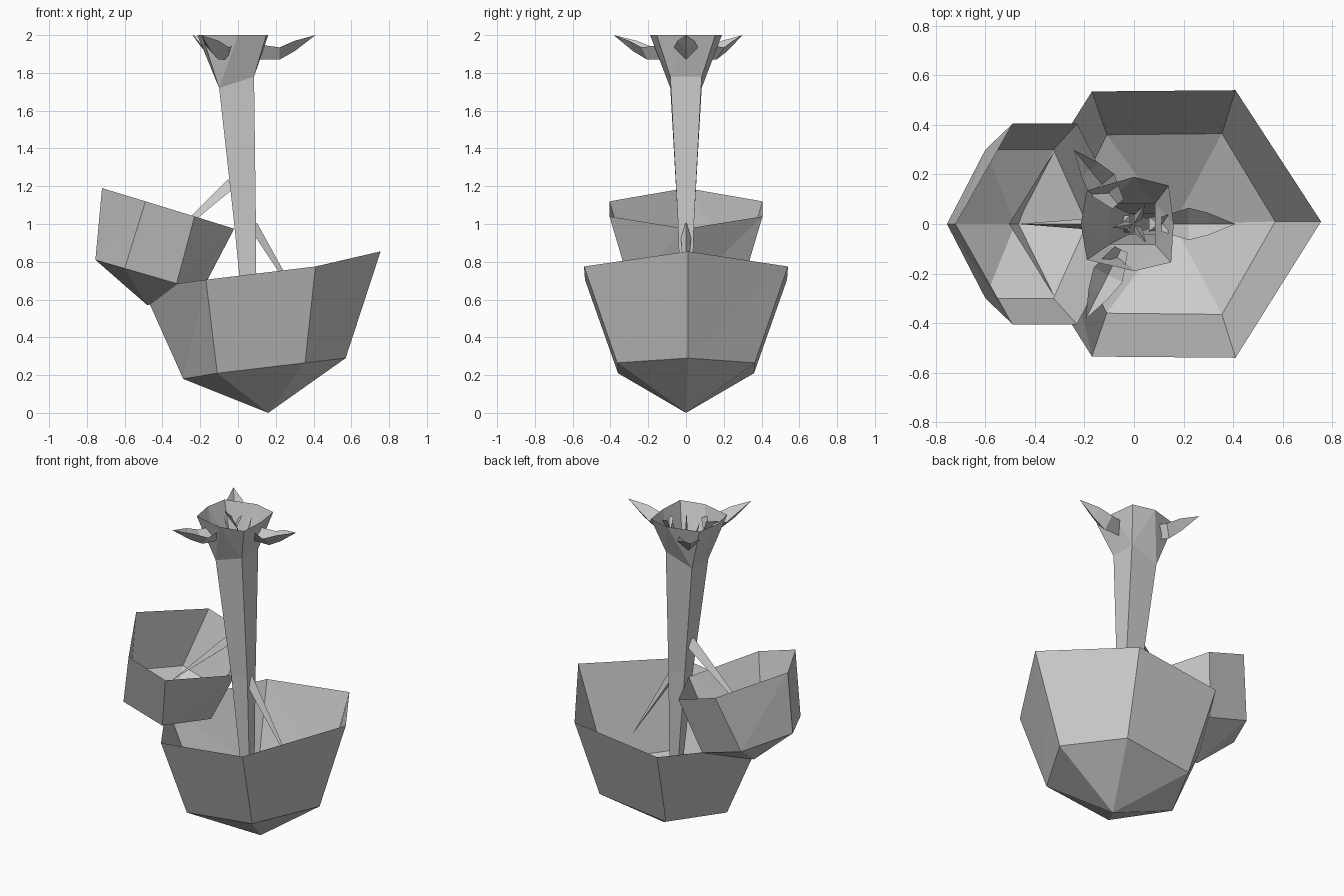
import bpy
from math import cos, sin, radians
from mathutils import Vector

if "Cube" in bpy.data.objects:
    bpy.data.objects.remove(bpy.data.objects["Cube"])


def make(name, verts, faces):
    me = bpy.data.meshes.new(name)
    me.from_pydata([tuple(v) for v in verts], [], faces)
    me.update()
    ob = bpy.data.objects.new(name, me)
    bpy.context.collection.objects.link(ob)
    return ob


def hexagon(half):
    """Six ring points from four: right, back right, back left, left."""
    return half + [(x, -y, z) for x, y, z in half[2:0:-1]]


def bowl(name, tip, mid, rim):
    verts = [tip] + hexagon(mid) + hexagon(rim)
    faces = []
    for i in range(6):
        j = (i + 1) % 6
        faces += [(0, 1 + j, 1 + i), (1 + i, 1 + j, 7 + j), (1 + i, 7 + j, 7 + i)]
    return make(name, verts, faces)


def spike(name, base, tip, w):
    """Three-sided tapering spike."""
    base, tip = Vector(base), Vector(tip)
    d = (tip - base).normalized()
    side = d.cross(Vector((0, 0, 1))).normalized()
    up = side.cross(d)
    verts = [base + up * w, base - up * w * 0.6 + side * w, base - up * w * 0.6 - side * w, tip]
    return make(name, verts, [(0, 1, 3), (1, 2, 3), (2, 0, 3), (2, 1, 0)])


# Hexagonal tilted bowls, each ending in a point below
bowl("large_bowl", (0.16, 0, 0),
     [(0.57, 0.01, 0.29), (0.355, 0.365, 0.265), (-0.11, 0.36, 0.21), (-0.29, 0, 0.18)],
     [(0.755, 0.01, 0.855), (0.41, 0.54, 0.775), (-0.17, 0.535, 0.705), (-0.505, 0, 0.66)])
bowl("small_bowl", (-0.48, 0, 0.57),
     [(-0.19, 0, 0.65), (-0.325, 0.3, 0.685), (-0.6, 0.3, 0.765), (-0.755, 0, 0.81)],
     [(-0.02, 0, 0.975), (-0.23, 0.405, 1.04), (-0.49, 0.405, 1.12), (-0.72, 0, 1.19)])

# Four-sided stem, narrowing downward into the large bowl
rings = [(0.06, 0.1, 0.02, 0.2, 0.2), (-0.02, 0.095, 0.042, 1.0, 1.0), (-0.1, 0.085, 0.083, 1.72, 1.78)]
sv = []
for xl, xr, y, zl, zr in rings:
    sv += [(xr, -y, zr), (xr, y, zr), (xl, y, zl), (xl, -y, zl)]
sf = [(3, 2, 1, 0)]
for k in (0, 4):
    sf += [(k + i, k + (i + 1) % 4, k + 4 + (i + 1) % 4, k + 4 + i) for i in range(4)]
make("stem", sv, sf)

# Flared cup at the top: square base opening to an eight-sided rim
rim = [(0.15, -0.155), (0.16, 0), (0.14, 0.155), (0, 0.19),
       (-0.19, 0.135), (-0.215, 0), (-0.19, -0.145), (0, -0.19)]
fv = sv[8:] + [(x, y, 2.0) for x, y in rim]
ff = []
for i in range(4):
    c, m, p = 4 + 2 * i, 5 + 2 * i, 4 + (2 * i - 1) % 8
    ff += [(i, c, p), (i, m, c), (i, (i + 1) % 4, m)]
make("flared_cup", fv, ff)

# Three folded leaves around the cup
sections = [(0.11, 0.03, 1.95, 1.87), (0.22, 0.065, 1.935, 1.87), (0.30, 0.045, 1.97, 1.915)]
for n, (ang, length) in enumerate([(0, 0.41), (129, 0.385), (-117, 0.43)]):
    s, a = length / 0.41, radians(ang)
    lv = []
    for r, w, ze, zk in sections:
        for y, z in ((-w, ze), (0, zk), (w, ze)):
            x = r * s
            lv.append((x * cos(a) - y * sin(a), x * sin(a) + y * cos(a), z))
    lv.append((length * cos(a), length * sin(a), 2.0))
    lf = []
    for k in (0, 3):
        lf += [(k + i, k + i + 3, k + i + 4, k + i + 1) for i in (0, 1)]
    lf += [(6, 9, 7), (7, 9, 8)]
    make(f"leaf_{n + 1}", lv, lf)

    # Thin spikes inside the cup
    b = a + radians(60)
    spike(f"inner_spike_{n + 1}", (0.02 * cos(b), 0.02 * sin(b), 1.74),
          (0.09 * cos(b), 0.09 * sin(b), 1.98), 0.018)

# Slanted branches from the stem into the bowls
spike("left_branch", (-0.03, 0, 1.21), (-0.47, 0, 0.82), 0.035)
spike("right_branch", (0.075, 0, 0.99), (0.38, 0, 0.5), 0.03)
